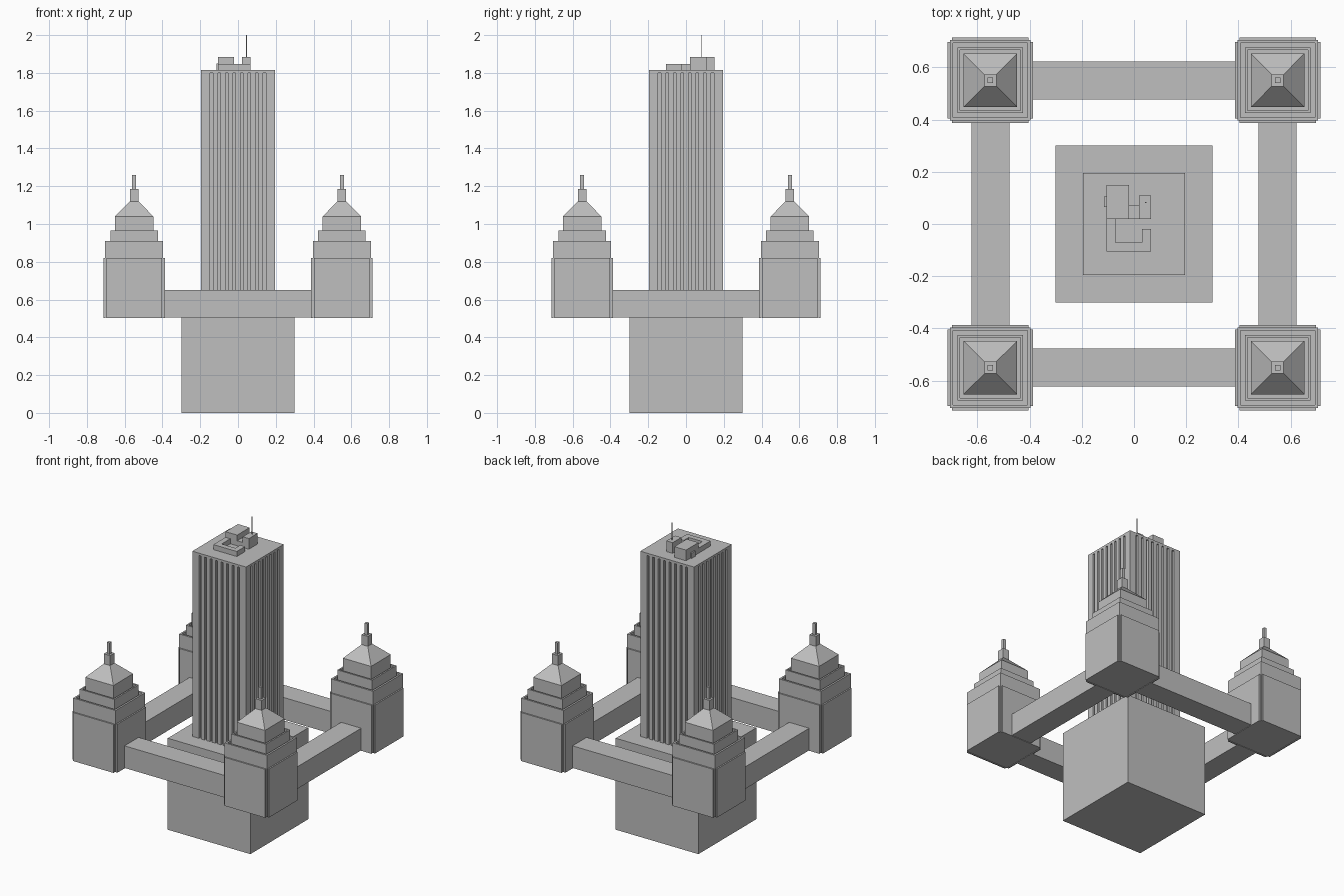
import bpy, bmesh

if "Cube" in bpy.data.objects:
    bpy.data.objects.remove(bpy.data.objects["Cube"], do_unlink=True)

GREY = (0.52, 0.52, 0.52, 1)
stone = bpy.data.materials.new("grey stone")
stone.use_nodes = True
stone.diffuse_color = GREY
stone.node_tree.nodes["Principled BSDF"].inputs["Base Color"].default_value = GREY


def finish(name, bm, loc=(0, 0, 0)):
    bmesh.ops.recalc_face_normals(bm, faces=bm.faces)
    mesh = bpy.data.meshes.new(name)
    bm.to_mesh(mesh)
    bm.free()
    mesh.materials.append(stone)
    obj = bpy.data.objects.new(name, mesh)
    obj.location = loc
    bpy.context.collection.objects.link(obj)
    return obj


def prism(name, outline, z0, z1, loc=(0, 0, 0)):
    """Extrude a plan outline between two heights."""
    bm = bmesh.new()
    face = bm.faces.new([bm.verts.new((x, y, z0)) for x, y in outline])
    out = bmesh.ops.extrude_face_region(bm, geom=[face])["geom"]
    bmesh.ops.translate(bm, vec=(0, 0, z1 - z0),
                        verts=[v for v in out if isinstance(v, bmesh.types.BMVert)])
    return finish(name, bm, loc)


def box(name, x0, x1, y0, y1, z0, z1):
    return prism(name, [(x0, y0), (x1, y0), (x1, y1), (x0, y1)], z0, z1)


def square_stack(name, rings, loc):
    """Loft square rings given as (half width, height)."""
    bm = bmesh.new()
    loops = [[bm.verts.new((sx * h, sy * h, z))
              for sx, sy in ((-1, -1), (1, -1), (1, 1), (-1, 1))] for h, z in rings]
    for a, b in zip(loops, loops[1:]):
        for i in range(4):
            j = (i + 1) % 4
            bm.faces.new((a[i], a[j], b[j], b[i]))
    bm.faces.new(loops[0][::-1])
    bm.faces.new(loops[-1])
    return finish(name, bm, loc)


def turn(points, k):
    """Rotate plan points by k quarter turns."""
    for _ in range(k):
        points = [(-y, x) for x, y in points]
    return points


# Base block
box("base_block", -0.3, 0.3, -0.3, 0.3, 0, 0.6)

# Central tower: fluted shaft and flat cap
HALF, DEPTH, GROOVE, PITCH = 0.195, 0.014, 0.014, 0.04
plan = []
for k in range(4):
    side = [(-HALF, -HALF)]
    for i in range(8):
        x = (i - 3.5) * PITCH
        a, b = x - GROOVE / 2, x + GROOVE / 2
        side += [(a, -HALF), (a, DEPTH - HALF), (b, DEPTH - HALF), (b, -HALF)]
    plan += turn(side, k)
prism("tower_shaft", plan, 0.6, 1.8)
box("tower_cap", -HALF, HALF, -HALF, HALF, 1.8, 1.815)

# Rooftop walls, plant rooms and mast
prism("roof_wall", [(-0.105, 0.02), (-0.105, -0.105), (0.065, -0.105), (0.065, -0.02),
                    (0.03, -0.02), (0.03, -0.07), (-0.07, -0.07), (-0.07, 0.02)],
      1.815, 1.848)
box("roof_room_large", -0.105, -0.02, 0.02, 0.15, 1.815, 1.885)
box("roof_room_link", -0.02, 0.02, 0.02, 0.07, 1.815, 1.848)
box("roof_room_small", 0.02, 0.065, 0.02, 0.11, 1.815, 1.885)
box("roof_side_box", -0.114, -0.105, 0.065, 0.105, 1.815, 1.85)
box("roof_mast", 0.043, 0.047, 0.081, 0.085, 1.815, 2.0)

# Four corner turrets with stepped, rimmed tiers and pyramid roofs
C = 0.55
RINGS = [(0.154, 0.505), (0.154, 0.91), (0.142, 0.91), (0.142, 0.89), (0.126, 0.89),
         (0.126, 0.965), (0.116, 0.965), (0.116, 0.95), (0.102, 0.95),
         (0.102, 1.04), (0.023, 1.12), (0.023, 1.185), (0.01, 1.185), (0.01, 1.26)]
for sx, side in ((1, "left"), (-1, "right")):
    for sy, end in ((-1, "front"), (1, "back")):
        name = end + "_" + side + "_turret"
        loc = (sx * C, sy * C, 0)
        square_stack(name, RINGS, loc)
        # Raised facing slab on each wall, leaving notched corners
        for k in range(4):
            slab = turn([(-0.147, -0.163), (0.147, -0.163), (0.147, -0.154), (-0.147, -0.154)], k)
            prism(name + "_facing", slab, 0.502, 0.82, loc)

# Beams joining the turrets
R, W = C - 0.154, 0.073
for k, end in enumerate(("front", "left", "back", "right")):
    outline = turn([(-R, -C - W), (R, -C - W), (R, -C + W), (-R, -C + W)], k)
    prism(end + "_beam", outline, 0.505, 0.65)
